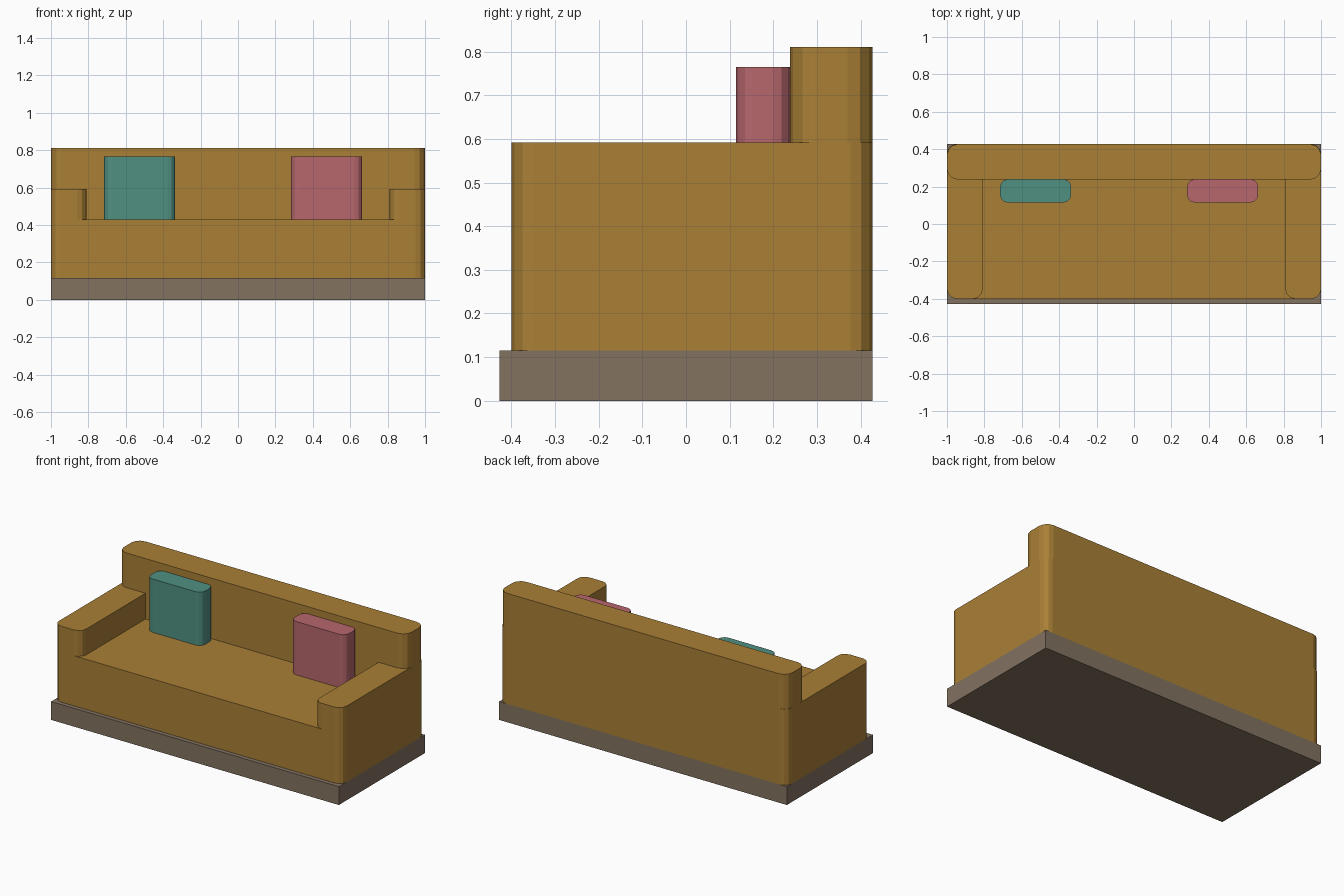
import bpy
import bmesh

cube = bpy.data.objects.get("Cube")
if cube:
    bpy.data.objects.remove(cube, do_unlink=True)


def material(name, color):
    mat = bpy.data.materials.new(name)
    mat.use_nodes = True
    mat.diffuse_color = (*color, 1)
    mat.node_tree.nodes["Principled BSDF"].inputs["Base Color"].default_value = (*color, 1)
    return mat


ochre = material("ochre fabric", (0.40, 0.215, 0.037))
taupe = material("taupe plinth", (0.225, 0.17, 0.118))
teal = material("teal fabric", (0.082, 0.28, 0.222))
rose = material("rose fabric", (0.47, 0.135, 0.152))


def block(name, x, y, z, mat, radius=0):
    """Box between the given ranges, its upright edges rounded by radius."""
    bm = bmesh.new()
    bmesh.ops.create_cube(bm, size=1)
    for v in bm.verts:
        for axis, (low, high) in enumerate((x, y, z)):
            v.co[axis] = high if v.co[axis] > 0 else low
    if radius:
        upright = [e for e in bm.edges
                   if abs(e.verts[0].co.z - e.verts[1].co.z) > 0.01]
        bmesh.ops.bevel(bm, geom=upright, offset=radius, segments=3,
                        profile=0.5, affect='EDGES')
    mesh = bpy.data.meshes.new(name)
    bm.to_mesh(mesh)
    bm.free()
    mesh.materials.append(mat)
    obj = bpy.data.objects.new(name, mesh)
    bpy.context.collection.objects.link(obj)
    return obj


# Plinth and seat
BASE, SEAT, REAR, FRONT = 0.115, 0.43, 0.427, -0.4
block("plinth", (-1, 1), (-REAR, REAR), (0, BASE), taupe)
block("seat", (-0.9, 0.9), (FRONT, 0.35), (BASE, SEAT), ochre)

# Backrest and arms
block("backrest", (-1, 1), (0.238, REAR), (BASE, 0.81), ochre, 0.057)
block("left_arm", (0.81, 1), (FRONT, REAR), (BASE, 0.592), ochre, 0.05)
block("right_arm", (-1, -0.81), (FRONT, REAR), (BASE, 0.592), ochre, 0.05)

# Cushions
for name, x, mat in (("right_cushion", -0.526, teal), ("left_cushion", 0.474, rose)):
    block(name, (x - 0.19, x + 0.19), (0.115, 0.239), (SEAT, 0.765), mat, 0.04)
